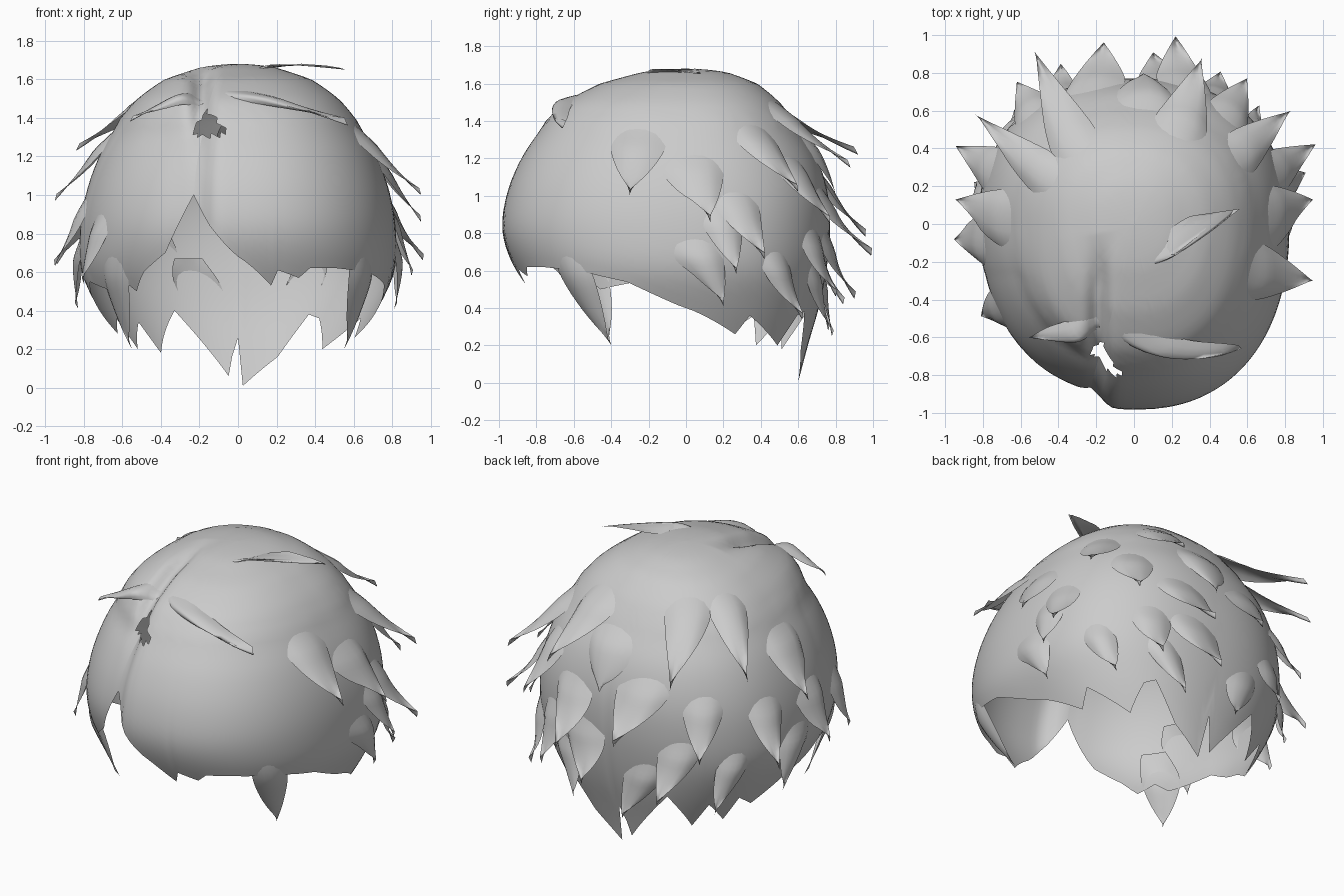
import bpy, math, random
from mathutils import Vector

if "Cube" in bpy.data.objects:
    bpy.data.objects.remove(bpy.data.objects["Cube"])

random.seed(4)
N = 2.3   # superellipse exponent of the plan outline

# Scalp rings: height, half width, front depth, back depth
RINGS = [(1.68, 0, 0, 0), (1.66, .2, .24, .22), (1.6, .38, .46, .38), (1.5, .52, .65, .5),
         (1.4, .61, .75, .58), (1.2, .72, .88, .7), (1.0, .79, .96, .76), (.8, .82, .98, .77),
         (.6, .81, .91, .75), (.4, .72, .78, .71), (.2, .6, .6, .65), (0, .46, .42, .6)]

# Lower edge of the hair: angle (front is -90), height
EDGE = [(-104, 1.0), (-98, .84), (-90, .68), (-80, .53), (-78, .61), (-70, .57), (-66, .62),
        (-54, .62), (-36, .6), (-18, .54), (0, .4), (20, .26), (26, .36), (46, .2), (56, .36),
        (62, .38), (72, .16), (88, .01), (90, .26), (94, .06), (114, .4), (130, .18), (136, .34),
        (148, .2), (152, .36), (162, .28), (178, .42), (196, .55), (216, .5), (222, .58),
        (230, .5), (236, .6), (246, .7), (252, .88), (256, 1.0)]


def ring(z):
    z = min(max(z, 0), 1.68)
    i = next(k for k in range(len(RINGS) - 1) if z >= RINGS[k + 1][0])
    a, b = RINGS[i], RINGS[i + 1]
    t = (a[0] - z) / (a[0] - b[0])
    if i == 0:
        return [math.sqrt(t) * q for q in b[1:]]
    p, n = RINGS[i - 1], RINGS[min(i + 2, len(RINGS) - 1)]
    return [.5 * (2 * a[k] + (b[k] - p[k]) * t + (2 * p[k] - 5 * a[k] + 4 * b[k] - n[k]) * t * t
                  + (3 * a[k] - p[k] - 3 * b[k] + n[k]) * t ** 3) for k in (1, 2, 3)]


def power(v, e):
    return math.copysign(abs(v) ** e, v)


def scalp(ang, z, lift=0.0):
    w, f, b = ring(z)
    c, s = math.cos(ang), math.sin(ang)
    x = w * power(c, 2 / N)
    y = (b if s > 0 else f) * power(s, 2 / N)
    # parting groove and the shallower left fringe
    if y < -.05:
        k = min(1, (-.05 - y) / .3)
        groove = k * math.exp(-((x + .19) / .05) ** 2)
        z -= .05 * groove * max(0, min(1, (z - 1.1) / .3))
        y += .04 * groove
        if z < 1.5:
            y += .08 * min(1, (1.5 - z) / .2) * k / (1 + math.exp((x + .22) * 40))
    p = Vector((x, y, z))
    out = Vector((x, y, max(0, z - .9) * .9))
    return p + (out.normalized() * lift if out.length > 1e-6 else Vector((0, 0, lift)))


def angle_of(x, y, z):
    w, f, b = ring(z)
    return math.atan2(power(y / (b if y > 0 else f), N / 2), power(x / w, N / 2))


def edge(deg):
    for (a, za), (b, zb) in zip(EDGE, EDGE[1:]):
        if deg <= b:
            return za + (zb - za) * (deg - a) / (b - a)
    return EDGE[-1][1]


def make(name, verts, faces):
    me = bpy.data.meshes.new(name)
    me.from_pydata(verts, [], faces)
    me.update()
    ob = bpy.data.objects.new(name, me)
    bpy.context.collection.objects.link(ob)
    for p in me.polygons:
        p.use_smooth = True
    return ob


def in_parting_gap(c):
    if c.y > -.3 or not 1.31 < c.z < 1.43:
        return False
    t = (1.45 - c.z) / .13
    return -.17 - .06 * t < c.x < -.17 + .12 * t


# Main hair shell with pointed lower edge and a small gap at the parting
COLS, ROWS = 180, 34
verts, faces = [], []
for i in range(COLS + 1):
    d = -104 + 2 * i
    low = edge(d)
    for j in range(ROWS + 1):
        z = low + (1.68 - low) * math.cos(j / ROWS * math.pi / 2)
        verts.append(scalp(math.radians(d), z))
for i in range(COLS):
    for j in range(ROWS):
        q = [i * (ROWS + 1) + j, i * (ROWS + 1) + j + 1,
             (i + 1) * (ROWS + 1) + j + 1, (i + 1) * (ROWS + 1) + j]
        if not in_parting_gap(sum((verts[k] for k in q), Vector()) / 4):
            faces.append(q)
make("hair_shell", verts, faces)


# A lock hugs the scalp, then curls away to a sharp tip
def lock(name, tip, width, length, twist, bulge=.045, root=None):
    tip = Vector(tip)
    a1 = angle_of(*tip)
    if root:
        a0, z0 = root
        a0 = math.radians(a0)
    else:
        a0, z0 = a1 + twist, min(1.6, tip.z + length)
    flick = tip - scalp(a1, tip.z)
    n, m = 14, 6
    vs, fs = [], []
    for i in range(n + 1):
        t = i / n
        a, z = a0 + (a1 - a0) * t ** 1.3, z0 + (tip.z - z0) * t
        half = width * .5 * (.55 + .45 * math.sin(min(1, t * 2) * math.pi / 2)) * (1 - t ** 2.2)
        r = max(.3, scalp(a, z).xy.length)
        for j in range(m + 1):
            u = j / m * 2 - 1
            lift = -.02 + bulge * (1 - u * u) * min(1, t * 2.5) * (1 - t ** 3) + .02 * t * (1 - t)
            lift += .02 * t ** 3
            vs.append(scalp(a + u * half / r, z + .12 * width * abs(u) * t, lift) + flick * t ** 2.6)
    for i in range(n):
        for j in range(m):
            k = i * (m + 1) + j
            fs.append((k, k + m + 1, k + m + 2, k + 1))
    make(name, vs, fs)


# Flicked locks: tip x, y, z and width
LOCKS = [(.95, -.3, 1.0, .3), (.95, .13, .86, .3), (.96, .42, .66, .3), (.9, .27, .58, .26),
         (.83, .6, 1.02, .34), (.6, .77, .85, .34), (.22, .99, .68, .34), (-.16, .96, .78, .36),
         (-.53, .92, 1.22, .36), (.36, .88, 1.15, .36), (-.84, .58, 1.23, .32), (-.95, .13, .97, .3),
         (-.94, .41, .64, .3), (-.95, -.08, .63, .28), (-.8, -.48, .54, .24), (-.83, .22, .41, .26),
         (.81, .2, .41, .26), (.1, .9, .45, .32), (-.38, .84, .42, .3), (.45, .8, .46, .3),
         (-.62, .75, .7, .32), (.65, .62, .34, .26), (-.62, .6, .34, .26), (-.1, .78, .25, .26),
         (.25, .76, .28, .24), (.05, .8, 1.0, .34)]
for k, (x, y, z, w) in enumerate(LOCKS):
    lock(f"flicked_lock_{k + 1}", (x, y, z), w, .42, random.uniform(.05, .2) * (-1 if x > 0 else 1))

# Sideburns
for side, label in ((1, "right"), (-1, "left")):
    lock(f"sideburn_{label}", (side * .55, -.4, .2), .28, .6, -.1 * side, .03)

# Crown locks falling either side of the parting, and one raised flick
lock("crown_lock_right", (.57, -.66, 1.36), .34, 0, 0, .05, (-95, 1.57))
lock("crown_lock_left", (-.56, -.6, 1.38), .26, 0, 0, .05, (-112, 1.57))
lock("crown_flick", (.56, .08, 1.65), .26, 0, 0, .04, (-60, 1.66))
